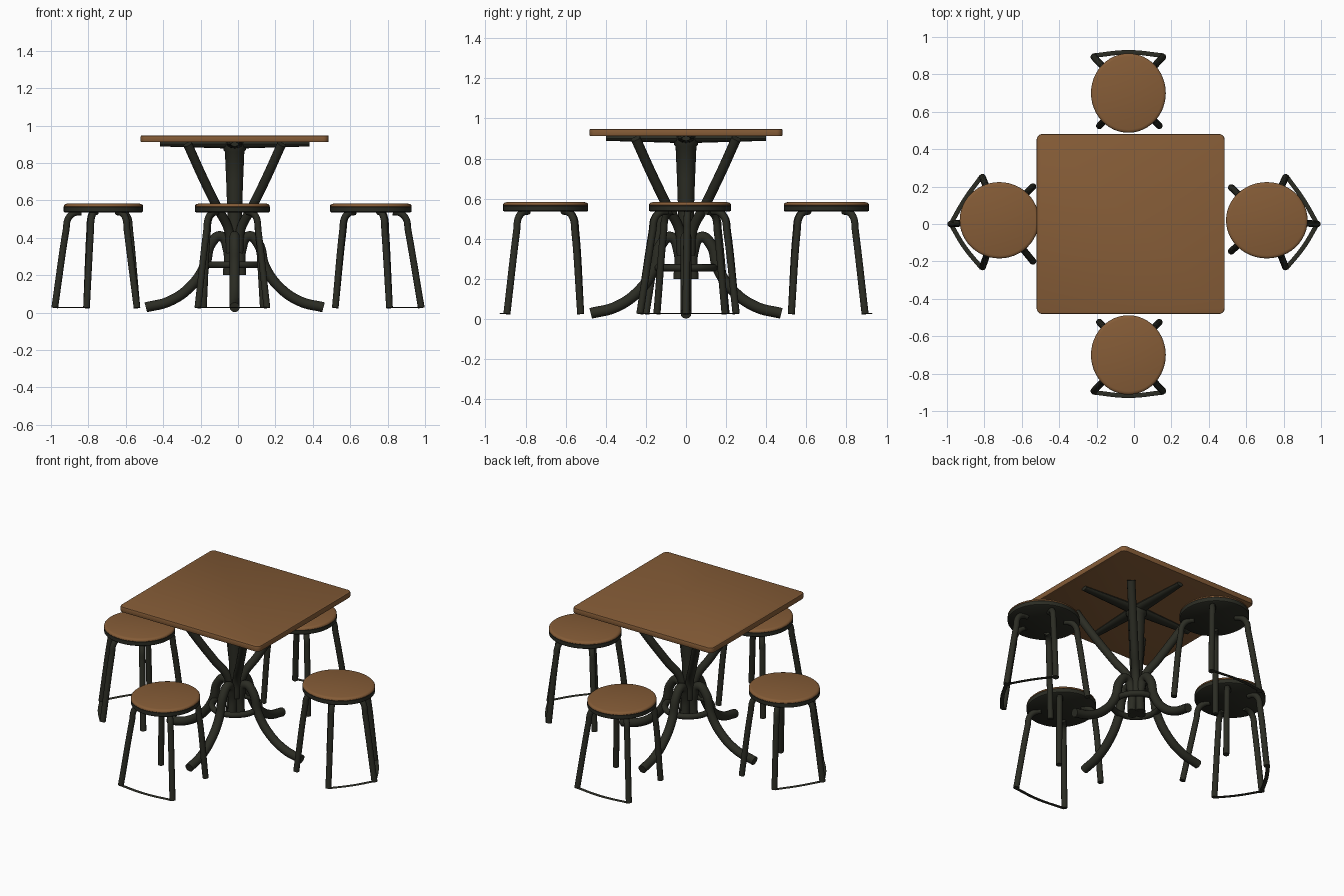
import bpy, bmesh, math
from mathutils import Vector

if "Cube" in bpy.data.objects:
    bpy.data.objects.remove(bpy.data.objects["Cube"])


def material(name, rgb):
    m = bpy.data.materials.new(name)
    m.diffuse_color = (*rgb, 1)
    m.use_nodes = True
    m.node_tree.nodes["Principled BSDF"].inputs["Base Color"].default_value = m.diffuse_color
    return m


WOOD = material("brown wood", (0.235, 0.107, 0.038))
DARK = material("dark stain", (0.024, 0.025, 0.017))
CX, CY = -0.018, 0.0          # table centre


def finish(name, mesh, mat, angle=40):
    mesh.materials.clear()
    mesh.materials.append(mat)
    ob = bpy.data.objects.new(name, mesh)
    bpy.context.collection.objects.link(ob)
    bpy.ops.object.select_all(action='DESELECT')
    ob.select_set(True)
    bpy.context.view_layer.objects.active = ob
    bpy.ops.object.shade_smooth_by_angle(angle=math.radians(angle))
    return ob


def tube(name, pts, radius, mat=DARK, cyclic=False, flat=None, scales=None, bez=True):
    """Round rod along a smooth path; flat = (z, factor) squashes it into a ribbon."""
    cu = bpy.data.curves.new(name + "_path", 'CURVE')
    cu.dimensions = '3D'
    cu.bevel_depth = radius
    cu.bevel_resolution = 4
    cu.resolution_u = 8
    cu.use_fill_caps = True
    sp = cu.splines.new('BEZIER')
    sp.bezier_points.add(len(pts) - 1)
    for i, (bp, p) in enumerate(zip(sp.bezier_points, pts)):
        bp.co = p
        bp.handle_left_type = bp.handle_right_type = 'AUTO' if bez else 'VECTOR'
        bp.radius = scales[i] if scales else 1
    sp.use_cyclic_u = cyclic
    tmp = bpy.data.objects.new(name + "_tmp", cu)
    bpy.context.collection.objects.link(tmp)
    bpy.context.view_layer.update()
    dg = bpy.context.evaluated_depsgraph_get()
    mesh = bpy.data.meshes.new_from_object(tmp.evaluated_get(dg))
    bpy.data.objects.remove(tmp)
    if flat:
        for v in mesh.vertices:
            v.co.z = flat[0] + (v.co.z - flat[0]) * flat[1]
    return finish(name, mesh, mat)


def lathe(name, centre, profile, mat, sx=1, sy=1, n=48):
    """Solid of revolution from (radius, z) points, closed with flat caps."""
    bm = bmesh.new()
    rings = [[bm.verts.new((centre[0] + r * sx * math.cos(math.tau * i / n),
                            centre[1] + r * sy * math.sin(math.tau * i / n), z))
              for i in range(n)] for r, z in profile]
    for a, b in zip(rings, rings[1:]):
        for i in range(n):
            j = (i + 1) % n
            bm.faces.new((a[i], a[j], b[j], b[i]))
    bm.faces.new(rings[0][::-1])
    bm.faces.new(rings[-1])
    mesh = bpy.data.meshes.new(name)
    bm.to_mesh(mesh)
    bm.free()
    return finish(name, mesh, mat)


# Table top: slab with rounded corners and softened edges
bm = bmesh.new()
bmesh.ops.create_cube(bm, size=1)
for v in bm.verts:
    v.co = Vector((CX + v.co.x * 1.005, CY + v.co.y * 0.962, 0.929 + v.co.z * 0.036))
up = [e for e in bm.edges if abs(e.verts[0].co.z - e.verts[1].co.z) > 0.01]
bmesh.ops.bevel(bm, geom=up, offset=0.03, segments=5, profile=0.5, affect='EDGES')
rim = [e for e in bm.edges if abs(e.verts[0].co.z - e.verts[1].co.z) < 0.001
       and len(e.link_faces) == 2 and any(len(f.verts) > 4 for f in e.link_faces)]
bmesh.ops.bevel(bm, geom=rim, offset=0.006, segments=2, profile=0.5, affect='EDGES')
mesh = bpy.data.meshes.new("table_top")
bm.to_mesh(mesh)
bm.free()
finish("table_top", mesh, WOOD)

# Central post
lathe("centre_post", (CX, CY), [(0.025, 0.2), (0.034, 0.24), (0.036, 0.44), (0.045, 0.7),
                                (0.052, 0.86), (0.06, 0.87), (0.06, 0.91)], DARK, n=24)

# Ring tying the legs together
tube("leg_ring", [(CX + 0.14 * math.cos(k * math.tau / 8), CY + 0.14 * math.sin(k * math.tau / 8), 0.255)
                  for k in range(8)], 0.018, cyclic=True)

for k in range(4):
    a = k * math.pi / 2
    c, s = math.cos(a), math.sin(a)
    # Bent legs: rise beside the post, arch over and sweep out to the floor
    leg = [(0.035, 0.2), (0.037, 0.34), (0.075, 0.408), (0.125, 0.37), (0.16, 0.25),
           (0.235, 0.14), (0.35, 0.06), (0.475, 0.028)]
    tube(f"table_leg_{k}", [(CX + r * c, CY + r * s, z) for r, z in leg], 0.027)
    # Tapered top bearers
    tube(f"top_bearer_{k}", [(CX + r * c, CY + r * s, 0.9) for r in (0.0, 0.2, 0.4)], 0.036,
         flat=(0.9, 0.55), scales=[1.2, 0.9, 0.6])
    # Diagonal arms up to the table top
    d, e = math.cos(a + math.pi / 4), math.sin(a + math.pi / 4)
    arm = [(0.03, 0.32), (0.045, 0.44), (0.13, 0.56), (0.24, 0.72), (0.355, 0.9)]
    tube(f"upper_arm_{k}", [(CX + r * d, CY + r * e, z) for r, z in arm], 0.025)


def stool(name, cx, cy, sx, sy, feet, bars):
    lathe(name + "_seat_rim", (cx, cy), [(0.195, 0.536), (0.2, 0.54), (0.2, 0.564), (0.196, 0.568)],
          DARK, sx, sy)
    lathe(name + "_seat", (cx, cy), [(0.196, 0.562), (0.2, 0.567), (0.199, 0.574),
                                     (0.194, 0.579), (0.184, 0.582)], WOOD, sx, sy)
    for i, (fx, fy) in enumerate(feet):
        v = Vector((fx - cx, fy - cy))
        r = v.length
        u = v / r
        path = [(0.12, 0.538), (0.155, 0.533), (0.187, 0.505), (0.2, 0.44), (r, 0.025)]
        tube(f"{name}_leg_{i}", [(cx + u.x * q, cy + u.y * q, z) for q, z in path], 0.018)
    # Thin foot bars between outer legs
    for i, pts in enumerate(bars):
        tube(f"{name}_foot_bar_{i}", [(x, y, 0.027) for x, y in pts], 0.012, flat=(0.027, 0.2))


# Side stools: five legs, two straight foot bars
stool("left_stool", -0.72, 0.02, 1.06, 1.02,
      [(-0.98, 0), (-0.81, 0.25), (-0.81, -0.23), (-0.54, 0.2), (-0.54, -0.2)],
      [[(-0.98, 0), (-0.905, 0.13), (-0.815, 0.255)], [(-0.98, 0), (-0.905, -0.125), (-0.815, -0.235)]])
stool("right_stool", 0.71, 0.02, 1.09, 1.02,
      [(0.98, 0), (0.81, 0.25), (0.81, -0.23), (0.52, 0.195), (0.52, -0.145)],
      [[(0.98, 0), (0.905, 0.13), (0.815, 0.255)], [(0.98, 0), (0.905, -0.125), (0.815, -0.235)]])

# Front and back stools: four legs, one bowed foot bar
for name, s in (("front_stool", -1), ("back_stool", 1)):
    stool(name, -0.03, s * 0.7, 1.0, 1.06,
          [(-0.215, s * 0.893), (0.155, s * 0.893), (-0.185, s * 0.525), (0.135, s * 0.525)],
          [[(-0.22, s * 0.9), (-0.03, s * 0.918), (0.16, s * 0.9)]])
